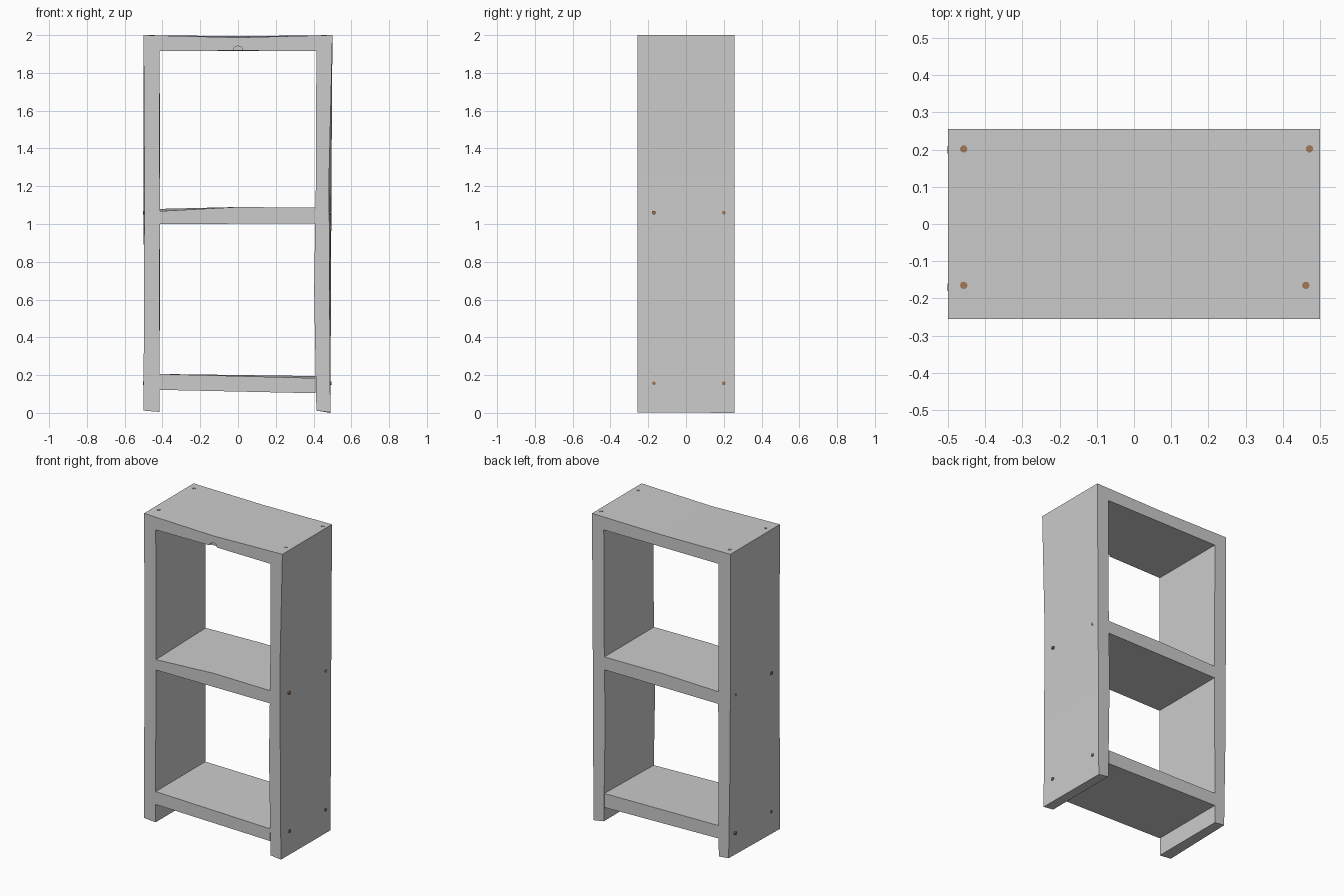
import bpy, bmesh
from mathutils import Vector

if "Cube" in bpy.data.objects:
    bpy.data.objects.remove(bpy.data.objects["Cube"])

HALF = 0.256  # half depth of every board


def board(name, front, back):
    """Hand-cut board: lofts a front xz profile to a matching back profile."""
    bm = bmesh.new()
    f = [bm.verts.new((x, -HALF, z)) for x, z in front]
    b = [bm.verts.new((x, HALF, z)) for x, z in back]
    bm.faces.new(f)
    bm.faces.new(b[::-1])
    n = len(f)
    for i in range(n):
        j = (i + 1) % n
        bm.faces.new((f[j], f[i], b[i], b[j]))
    bmesh.ops.recalc_face_normals(bm, faces=bm.faces)
    me = bpy.data.meshes.new(name)
    bm.to_mesh(me)
    bm.free()
    ob = bpy.data.objects.new(name, me)
    bpy.context.collection.objects.link(ob)
    return ob


# Mitred side boards
board("left_side",
      [(-.5, 2), (-.495, 1.2), (-.498, .6), (-.5, .012), (-.416, .005), (-.414, 1.0), (-.415, 1.915)],
      [(-.5, 2), (-.5, 1.2), (-.497, .6), (-.487, .012), (-.416, .005), (-.412, 1.0), (-.415, 1.915)])
board("right_side",
      [(.5, 2), (.482, 1.25), (.485, .6), (.489, .003), (.415, .012), (.403, .65), (.412, 1.2), (.415, 1.915)],
      [(.5, 2), (.495, 1.25), (.492, .6), (.489, .0), (.415, .012), (.405, .65), (.412, 1.2), (.415, 1.915)])

# Mitred top board, dipping slightly in the middle
top = board("top_board",
            [(-.5, 2), (0, 1.987), (.5, 2), (.415, 1.915), (0, 1.918), (-.415, 1.915)],
            [(-.5, 2), (0, 1.994), (.5, 2), (.415, 1.915), (0, 1.915), (-.415, 1.915)])

# Small chip in the top board's lower front edge
bpy.ops.mesh.primitive_cylinder_add(vertices=8, radius=.028, depth=.03,
                                    location=(0, -HALF, 1.915), rotation=(1.5708, 0, 0))
chip = bpy.context.object
chip.name = "chip_cutter"
chip.hide_render = True
chip.hide_set(True)
cut = top.modifiers.new("chip", 'BOOLEAN')
cut.operation = 'DIFFERENCE'
cut.solver = 'EXACT'
cut.object = chip

# Shelves
board("middle_shelf",
      [(-.413, 1.0), (-.413, 1.068), (0, 1.09), (.411, 1.086), (.411, 1.003)],
      [(-.413, 1.0), (-.413, 1.08), (0, 1.09), (.411, 1.086), (.411, 1.003)])
board("bottom_shelf",
      [(-.415, .122), (-.415, .206), (.411, .184), (.411, .104)],
      [(-.415, .122), (-.415, .206), (.411, .195), (.411, .104)])

# Wooden pegs in the sides and the top
wood = bpy.data.materials.new("peg_wood")
wood.diffuse_color = (.35, .19, .10, 1)
wood.use_nodes = True
wood.node_tree.nodes["Principled BSDF"].inputs["Base Color"].default_value = wood.diffuse_color


def peg(name, loc, axis):
    rot = Vector(axis).to_track_quat('Z', 'Y').to_euler()
    bpy.ops.mesh.primitive_cylinder_add(vertices=12, radius=.01, depth=.03,
                                        location=loc, rotation=rot)
    ob = bpy.context.object
    ob.name = name
    ob.data.materials.append(wood)
    bpy.ops.object.shade_smooth_by_angle()


for y in (-.17, .2):
    for z in (.157, 1.06):
        peg("left_peg", (-.487, y, z), (-1, 0, 0))
        peg("right_peg", (.48, y, z), (1, 0, 0))
for x, y in ((-.458, .202), (.472, .202), (-.458, -.165), (.462, -.165)):
    peg("top_peg", (x, y, 1.986), (0, 0, 1))
